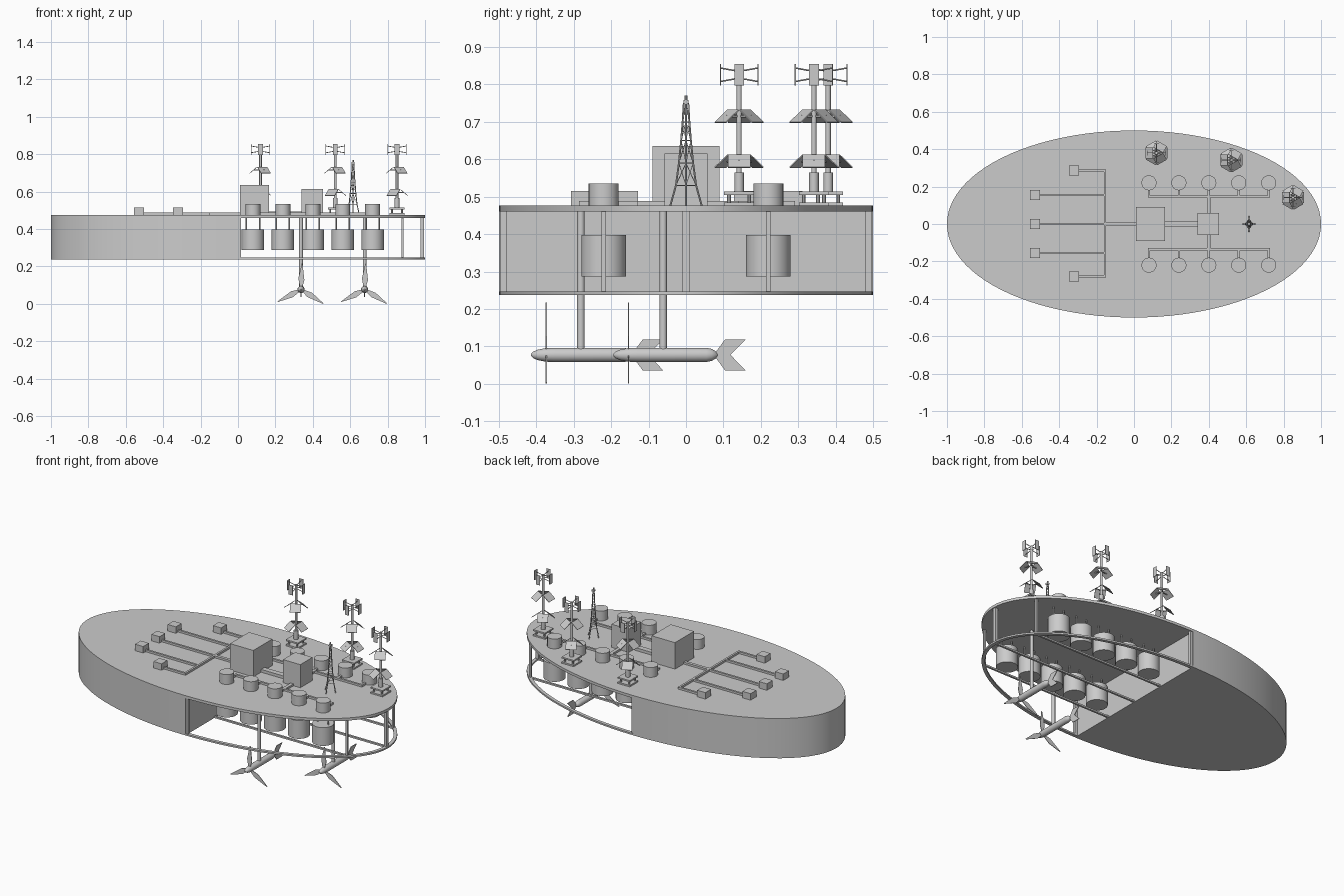
import bpy, bmesh, math
from mathutils import Vector, Matrix

if "Cube" in bpy.data.objects:
    bpy.data.objects.remove(bpy.data.objects["Cube"])

Z0, ZB, ZT = 0.237, 0.46, 0.476   # hull bottom, deck underside, deck top


def finish(name, bm, smooth=False):
    bmesh.ops.recalc_face_normals(bm, faces=bm.faces)
    me = bpy.data.meshes.new(name)
    bm.to_mesh(me)
    bm.free()
    ob = bpy.data.objects.new(name, me)
    bpy.context.collection.objects.link(ob)
    if smooth:
        bpy.context.view_layer.objects.active = ob
        ob.select_set(True)
        bpy.ops.object.shade_smooth_by_angle(angle=math.radians(35))
        ob.select_set(False)
    return ob


def box(bm, x0, x1, y0, y1, z0, z1):
    m = Matrix.Translation(((x0 + x1) / 2, (y0 + y1) / 2, (z0 + z1) / 2)) @ Matrix.Diagonal((x1 - x0, y1 - y0, z1 - z0, 1))
    bmesh.ops.create_cube(bm, size=1, matrix=m)


def rod(bm, a, b, r, n=8, r2=None):
    a, b = Vector(a), Vector(b)
    d = b - a
    m = Matrix.Translation((a + b) / 2) @ d.to_track_quat('Z', 'Y').to_matrix().to_4x4()
    bmesh.ops.create_cone(bm, cap_ends=True, segments=n, radius1=r, radius2=r if r2 is None else r2,
                          depth=d.length, matrix=m)


def prism(bm, pts, off):
    """Extrude a closed outline of 3D points by an offset vector."""
    off = Vector(off)
    lo = [bm.verts.new(p) for p in pts]
    hi = [bm.verts.new(Vector(p) + off) for p in pts]
    bm.faces.new(lo)
    bm.faces.new(hi)
    for i in range(len(pts)):
        j = (i + 1) % len(pts)
        bm.faces.new((lo[i], lo[j], hi[j], hi[i]))


def arc(a, b, z, start, n=48):
    return [(a * math.cos(start + math.pi * i / n), b * math.sin(start + math.pi * i / n), z) for i in range(n + 1)]


# Solid half of the hull, and the deck over the open half
bm = bmesh.new()
prism(bm, arc(1, 0.5, Z0, math.pi / 2), (0, 0, ZT - Z0))
finish("solid_hull", bm, True)
bm = bmesh.new()
prism(bm, arc(1, 0.5, ZB, -math.pi / 2), (0, 0, ZT - ZB))
finish("open_half_deck", bm, True)

# Lower rim and its floor beams
bm = bmesh.new()
prism(bm, arc(1, 0.5, Z0, -math.pi / 2) + arc(0.98, 0.48, Z0, -math.pi / 2)[::-1], (0, 0, 0.01))
finish("lower_rim", bm, True)
bm = bmesh.new()
for y, x in ((0, 0.985), (0.22, 0.885), (-0.22, 0.885)):
    box(bm, 0, x, y - 0.006, y + 0.006, Z0, Z0 + 0.01)
finish("floor_beams", bm)

# Posts between rim and deck
bm = bmesh.new()
for x, y, r in ((0.985, 0, 0.009), (0.88, 0.22, 0.006), (0.88, -0.22, 0.006), (0.008, 0.488, 0.008), (0.008, -0.488, 0.008)):
    box(bm, x - r, x + r, y - r, y + r, Z0, ZB)
finish("rim_posts", bm)

# Hanging tanks with hanger rods, and the deck drums above them
tanks, hangers, drums = bmesh.new(), bmesh.new(), bmesh.new()
tank_x = [0.08 + 0.16 * i for i in range(5)]
for x in tank_x:
    for y in (-0.22, 0.22):
        rod(tanks, (x, y, 0.287), (x, y, 0.397), 0.06, 32)
        rod(drums, (x, y, ZT), (x, y, 0.535), 0.04, 32)
        for s in (-0.035, 0.035):
            rod(hangers, (x + s, y, 0.397), (x + s, y, ZB), 0.004)
finish("hanging_tanks", tanks, True)
finish("tank_hangers", hangers, True)
finish("deck_drums", drums, True)

# Deck buildings and small end units
bm = bmesh.new()
box(bm, 0.01, 0.165, -0.09, 0.09, ZT, 0.635)
finish("main_building", bm)
bm = bmesh.new()
box(bm, 0.34, 0.455, -0.058, 0.058, ZT, 0.615)
finish("second_building", bm)
units = ((-0.32, 0.285), (-0.53, 0.155), (-0.53, 0), (-0.53, -0.155), (-0.32, -0.28))
bm = bmesh.new()
for x, y in units:
    box(bm, x - 0.027, x + 0.027, y - 0.027, y + 0.027, ZT, 0.515)
finish("end_units", bm)

# Deck pipework
bm = bmesh.new()
zp, w = ZT + 0.012, 0.006
for x, y in units:
    box(bm, x, -0.155 + w, y - w, y + w, ZT, zp)
box(bm, -0.155 - w, -0.155 + w, -0.28, 0.285, ZT, zp)
box(bm, -0.155, 0.02, -0.009, 0.009, ZT, zp)
box(bm, 0.16, 0.345, -0.016, 0.016, ZT, zp + 0.005)
box(bm, 0.39, 0.41, -0.14, 0.15, ZT, zp)
for y, s in ((0.147, 1), (-0.135, -1)):
    box(bm, 0.08 - w, 0.72 + w, y - w, y + w, ZT, zp)
    for x in tank_x:
        box(bm, x - w, x + w, min(y, s * 0.2), max(y, s * 0.2), ZT, zp)
finish("deck_pipes", bm)

# Lattice mast
bm = bmesh.new()
mx = 0.615
prof = [(ZT, 0.042), (0.53, 0.027), (0.59, 0.019), (0.65, 0.013), (0.70, 0.009), (0.75, 0.006)]
dirs = [(1, 0), (0, 1), (-1, 0), (0, -1)]
P = lambda k, i: (mx + dirs[i % 4][0] * prof[k][1] * 0.8, dirs[i % 4][1] * prof[k][1], prof[k][0])
for k in range(5):
    for i in range(4):
        rod(bm, P(k, i), P(k + 1, i), 0.0025, 6)
        rod(bm, P(k + 1, i), P(k + 1, i + 1), 0.0015, 4)
        if k:
            rod(bm, P(k, i), P(k + 1, i + 1), 0.0012, 4)
box(bm, mx - 0.007, mx + 0.007, -0.007, 0.007, 0.748, 0.758)
rod(bm, (mx, 0, 0.755), (mx, 0, 0.77), 0.004)
finish("lattice_mast", bm)


# Wind and solar towers
def tower(name, cx, cy):
    bm = bmesh.new()
    for z, h in ((ZT, 0.04), (0.505, 0.04)):
        box(bm, cx - h, cx + h, cy - h, cy + h, z, z + 0.009)
    for sx in (-0.027, 0.027):
        for sy in (-0.027, 0.027):
            rod(bm, (cx + sx, cy + sy, ZT), (cx + sx, cy + sy, 0.51), 0.005)
    rod(bm, (cx, cy, 0.51), (cx, cy, 0.565), 0.013, 16)
    rod(bm, (cx, cy, 0.56), (cx, cy, 0.84), 0.007, 12)
    finish(name + "_stand", bm, True)
    # two tiers of three tilted panels
    bm = bmesh.new()
    for z, a0 in ((0.595, 0), (0.715, math.pi / 3)):
        for i in range(3):
            a = a0 + i * math.tau / 3
            m = (Matrix.Translation((cx, cy, z)) @ Matrix.Rotation(a, 4, 'Z') @ Matrix.Translation((0.038, 0, 0))
                 @ Matrix.Rotation(math.radians(40), 4, 'Y') @ Matrix.Diagonal((0.052, 0.06, 0.003, 1)))
            bmesh.ops.create_cube(bm, size=1, matrix=m)
            rod(bm, (cx, cy, z), (cx + 0.038 * math.cos(a), cy + 0.038 * math.sin(a), z), 0.003, 6)
    finish(name + "_panels", bm)
    # vertical-axis rotor
    bm = bmesh.new()
    for dx, dy in dirs:
        x, y = cx + dx * 0.05, cy + dy * 0.05
        hx, hy = (0.0015, 0.013) if dx else (0.013, 0.0015)
        box(bm, x - hx, x + hx, y - hy, y + hy, 0.797, 0.855)
        for z, ze in ((0.817, 0.808), (0.835, 0.844)):
            rod(bm, (cx, cy, z), (x, y, ze), 0.002, 6)
    finish(name + "_rotor", bm)


for i, (x, y) in enumerate(((0.12, 0.38), (0.52, 0.342), (0.85, 0.142))):
    tower("tower_%d" % (i + 1), x, y)


# Underwater turbines
def turbine(name, cx, cy):
    cz = 0.077
    bm = bmesh.new()
    prof = [(-0.133, 0.003), (-0.127, 0.009), (-0.115, 0.014), (-0.095, 0.018), (-0.07, 0.019),
            (0.115, 0.019), (0.13, 0.016), (0.14, 0.010), (0.145, 0.003)]
    rings = [[bm.verts.new((cx + r * math.cos(t * math.tau / 24), cy + y, cz + r * math.sin(t * math.tau / 24)))
              for t in range(24)] for y, r in prof]
    for a, b in zip(rings, rings[1:]):
        for t in range(24):
            u = (t + 1) % 24
            bm.faces.new((a[t], a[u], b[u], b[t]))
    bm.faces.new(rings[0])
    bm.faces.new(rings[-1])
    finish(name + "_body", bm, True)
    bm = bmesh.new()
    rod(bm, (cx, cy, cz), (cx, cy, ZB), 0.01, 16)
    finish(name + "_strut", bm, True)
    # swallow-tail fin
    bm = bmesh.new()
    fin = [(0.135, 0), (0.165, 0.041), (0.22, 0.041), (0.18, 0), (0.22, -0.041), (0.165, -0.041)]
    prism(bm, [(cx - 0.002, cy + y, cz + z) for y, z in fin], (0.004, 0, 0))
    finish(name + "_tail", bm)
    # three flat blades
    bm = bmesh.new()
    out = [(0.01, -0.006), (0.05, -0.018), (0.14, -0.008), (0.14, -0.004), (0.06, 0.014), (0.01, 0.006)]
    for k in range(3):
        a = math.pi / 2 + k * math.tau / 3
        c, s = math.cos(a), math.sin(a)
        prism(bm, [(cx + r * c - t * s, cy - 0.094, cz + r * s + t * c) for r, t in out], (0, 0.003, 0))
    finish(name + "_blades", bm)


turbine("turbine_1", 0.337, -0.281)
turbine("turbine_2", 0.677, -0.061)
